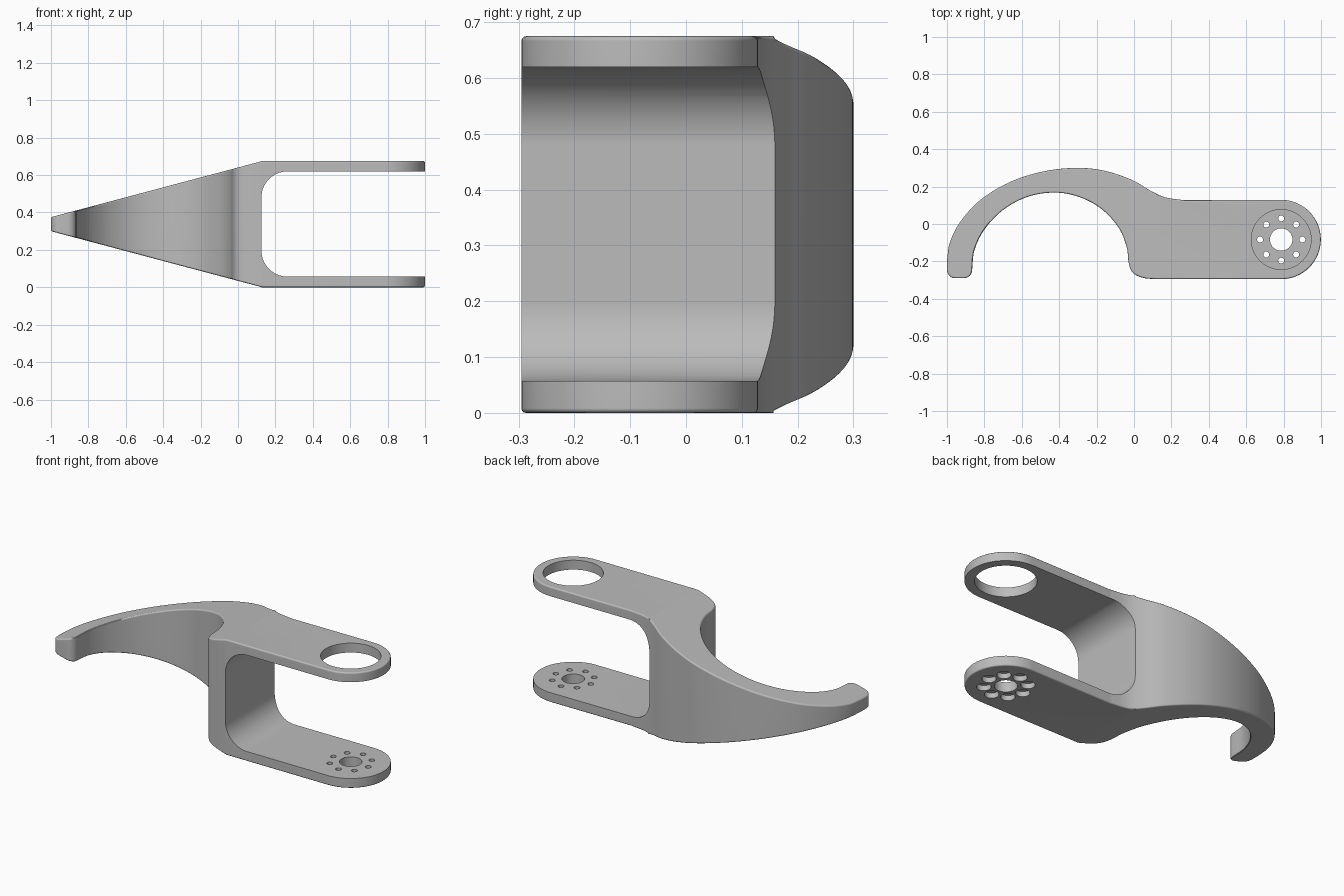
import bpy, bmesh, math
from mathutils import Vector

if "Cube" in bpy.data.objects:
    bpy.data.objects.remove(bpy.data.objects["Cube"])

HEIGHT = 0.675
SHOULDER = 0.13          # where the taper begins
PIVOT = (0.787, -0.083)  # centre of the round arm ends

grey = bpy.data.materials.new("light_grey")
grey.use_nodes = True
grey.diffuse_color = (0.5, 0.5, 0.5, 1)
grey.node_tree.nodes["Principled BSDF"].inputs["Base Color"].default_value = (0.5, 0.5, 0.5, 1)


def make_object(name, bm):
    bmesh.ops.recalc_face_normals(bm, faces=bm.faces)
    mesh = bpy.data.meshes.new(name)
    bm.to_mesh(mesh)
    bm.free()
    mesh.materials.append(grey)
    obj = bpy.data.objects.new(name, mesh)
    bpy.context.collection.objects.link(obj)
    return obj


def prism(points, direction):
    bm = bmesh.new()
    base = bm.faces.new([bm.verts.new(p) for p in points])
    top = bmesh.ops.extrude_face_region(bm, geom=[base])["geom"]
    verts = [g for g in top if isinstance(g, bmesh.types.BMVert)]
    bmesh.ops.translate(bm, verts=verts, vec=direction)
    bmesh.ops.recalc_face_normals(bm, faces=bm.faces)
    return bm


def spline(points, steps=6):
    """Smooth curve through the points."""
    pts = [Vector(p) for p in points]
    pts = [2 * pts[0] - pts[1]] + pts + [2 * pts[-1] - pts[-2]]
    out = []
    for a, b, c, d in zip(pts, pts[1:], pts[2:], pts[3:]):
        for i in range(steps):
            t = i / steps
            out.append(0.5 * (2 * b + (c - a) * t + (2 * a - 5 * b + 4 * c - d) * t ** 2
                              + (3 * b - a - 3 * c + d) * t ** 3))
    return out + [pts[-2]]


def arc(cx, cy, r, start, end, steps):
    angles = [math.radians(start + (end - start) * i / steps) for i in range(steps + 1)]
    return [Vector((cx + r * math.cos(a), cy + r * math.sin(a))) for a in angles]


# Plan outline: hook back, round arm end, front corner, hook inside, hook tip
outline = spline([(-1, -0.2), (-0.985, -0.1), (-0.93, 0.01), (-0.82, 0.13), (-0.66, 0.226),
                  (-0.48, 0.282), (-0.3, 0.3), (-0.15, 0.283), (-0.01, 0.235), (0.09, 0.177),
                  (0.17, 0.142), (0.27, 0.127)])
outline += arc(*PIVOT, 0.212, 90, -90, 32)
outline += spline([(0.12, -0.295), (0.05, -0.288), (-0.005, -0.262), (-0.028, -0.21),
                   (-0.04, -0.12), (-0.085, -0.015), (-0.18, 0.085), (-0.3, 0.147),
                   (-0.43, 0.168), (-0.57, 0.145), (-0.7, 0.075), (-0.8, -0.03),
                   (-0.853, -0.14), (-0.865, -0.24)])
outline += arc(-0.91, -0.245, 0.045, 0, -90, 6)
outline += arc(-0.955, -0.245, 0.045, -90, -180, 6)

bm = prism([(p.x, p.y, 0) for p in outline], (0, 0, HEIGHT))
bmesh.ops.bisect_plane(bm, geom=bm.verts[:] + bm.edges[:] + bm.faces[:],
                       plane_co=(SHOULDER, 0, 0), plane_no=(1, 0, 0))
# Taper the hook toward its tip
for v in bm.verts:
    inset = max(0, SHOULDER - v.co.x) / (1 + SHOULDER) * 0.3
    v.co.z += inset if v.co.z < HEIGHT / 2 else -inset
bm.normal_update()
# Round the upper and lower rims
rim = [e for e in bm.edges if len(e.link_faces) == 2
       and sorted(abs(f.normal.z) > 0.5 for f in e.link_faces) == [False, True]]
bmesh.ops.bevel(bm, geom=rim, offset=0.012, segments=3, profile=0.5,
                affect="EDGES", clamp_overlap=True)
body = make_object("hook_bracket", bm)

# Cutters: the fork gap with rounded inner corners
R = 0.14
gap = [Vector((1.3, 0.057))] + arc(0.125 + R, 0.057 + R, R, 270, 180, 14)
gap += arc(0.125 + R, 0.62 - R, R, 180, 90, 14) + [Vector((1.3, 0.62))]
cutters = [make_object("fork_gap_cutter", prism([(p.x, -0.6, p.y) for p in gap], (0, 1.2, 0)))]


def hole(name, x, y, r, z0, z1, sides=32):
    circle = arc(x, y, r, 0, 360, sides)[:-1]
    cutters.append(make_object(name, prism([(p.x, p.y, z0) for p in circle], (0, 0, z1 - z0))))


# Large upper opening, lower shaft hole, and counterbored screw holes
hole("upper_opening_cutter", *PIVOT, 0.16, 0.4, 0.9, 64)
hole("shaft_hole_cutter", *PIVOT, 0.06, -0.1, 0.2, 40)
for p in arc(*PIVOT, 0.113, 0, 315, 7):
    hole("screw_hole_cutter", p.x, p.y, 0.016, -0.1, 0.2, 20)
    hole("counterbore_cutter", p.x, p.y, 0.037, -0.1, 0.03, 28)

bpy.ops.object.select_all(action="DESELECT")
body.select_set(True)
bpy.context.view_layer.objects.active = body
for cutter in cutters:
    cutter.hide_render = True
    mod = body.modifiers.new("cut", "BOOLEAN")
    mod.operation = "DIFFERENCE"
    mod.solver = "EXACT"
    mod.object = cutter
    bpy.ops.object.modifier_apply(modifier=mod.name)
for cutter in cutters:
    bpy.data.objects.remove(cutter)

bpy.ops.object.shade_smooth_by_angle(angle=math.radians(35))
normals = body.modifiers.new("even_shading", "WEIGHTED_NORMAL")
normals.keep_sharp = True
